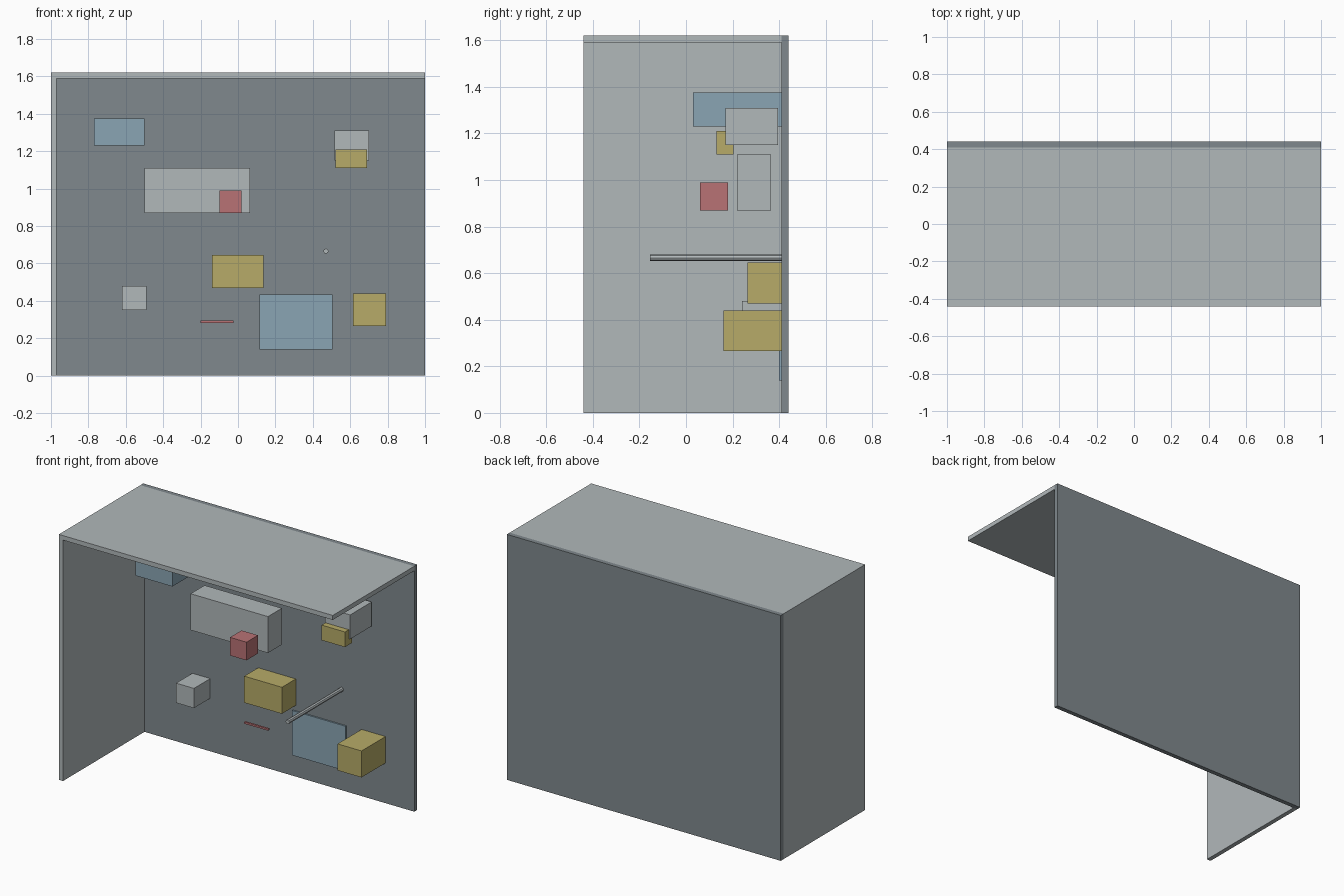
import bpy, math

if "Cube" in bpy.data.objects:
    bpy.data.objects.remove(bpy.data.objects["Cube"])


def material(name, r, g, b):
    """Flat material from 0-255 display values."""
    def lin(c):
        c /= 255
        return c / 12.92 if c <= 0.04045 else ((c + 0.055) / 1.055) ** 2.4
    m = bpy.data.materials.new(name)
    m.diffuse_color = (lin(r), lin(g), lin(b), 1)
    m.use_nodes = True
    m.node_tree.nodes["Principled BSDF"].inputs["Base Color"].default_value = m.diffuse_color
    return m


LIGHT = material("light_grey", 177, 184, 186)
DARK = material("slate_grey", 128, 137, 141)
BLUE = material("soft_blue", 138, 165, 180)
YELLOW = material("mustard", 183, 171, 104)
RED = material("muted_red", 184, 114, 117)


def box(name, mat, x, y, z):
    """Box from its (min, max) range on each axis."""
    bpy.ops.mesh.primitive_cube_add(size=1, location=[sum(r) / 2 for r in (x, y, z)])
    ob = bpy.context.object
    ob.name = name
    ob.scale = [r[1] - r[0] for r in (x, y, z)]
    bpy.ops.object.transform_apply(location=False, rotation=False, scale=True)
    ob.data.materials.append(mat)
    return ob


W, D, H, T = 1.0, 0.44, 1.62, 0.03   # half width, half depth, height, panel thickness
BACK = D - T                         # inner face of the back panel

# Open shell: back, left side and top
box("back_panel", DARK, (-W, W), (BACK, D), (0, H))
box("left_panel", LIGHT, (-W, -W + T), (-D, BACK), (0, H - T))
box("top_panel", LIGHT, (-W, W), (-D, BACK), (H - T, H))

# Upper blocks
box("upper_blue_block", BLUE, (-0.77, -0.50), (0.03, BACK), (1.23, 1.375))
box("upper_grey_block", LIGHT, (0.515, 0.70), (0.17, 0.395), (1.15, 1.31))
box("upper_yellow_block", YELLOW, (0.52, 0.69), (0.13, 0.205), (1.11, 1.21))

# Middle blocks
box("long_grey_block", LIGHT, (-0.50, 0.065), (0.22, 0.365), (0.87, 1.11))
box("red_cube", RED, (-0.10, 0.02), (0.06, 0.18), (0.87, 0.99))
box("middle_yellow_block", YELLOW, (-0.14, 0.135), (0.265, BACK), (0.47, 0.645))

# Lower blocks
box("small_grey_block", LIGHT, (-0.62, -0.49), (0.24, BACK), (0.35, 0.48))
box("lower_yellow_block", YELLOW, (0.615, 0.79), (0.16, BACK), (0.265, 0.44))
box("blue_plate", BLUE, (0.115, 0.505), (0.40, BACK), (0.14, 0.435))
box("red_strip", RED, (-0.20, -0.025), (0.35, 0.363), (0.283, 0.295))

# Rod projecting from the back panel
bpy.ops.mesh.primitive_cylinder_add(vertices=8, radius=0.014, depth=BACK + 0.155,
                                    location=(0.47, (BACK - 0.155) / 2, 0.666),
                                    rotation=(math.pi / 2, 0, 0))
rod = bpy.context.object
rod.name = "rod"
rod.data.materials.append(LIGHT)
